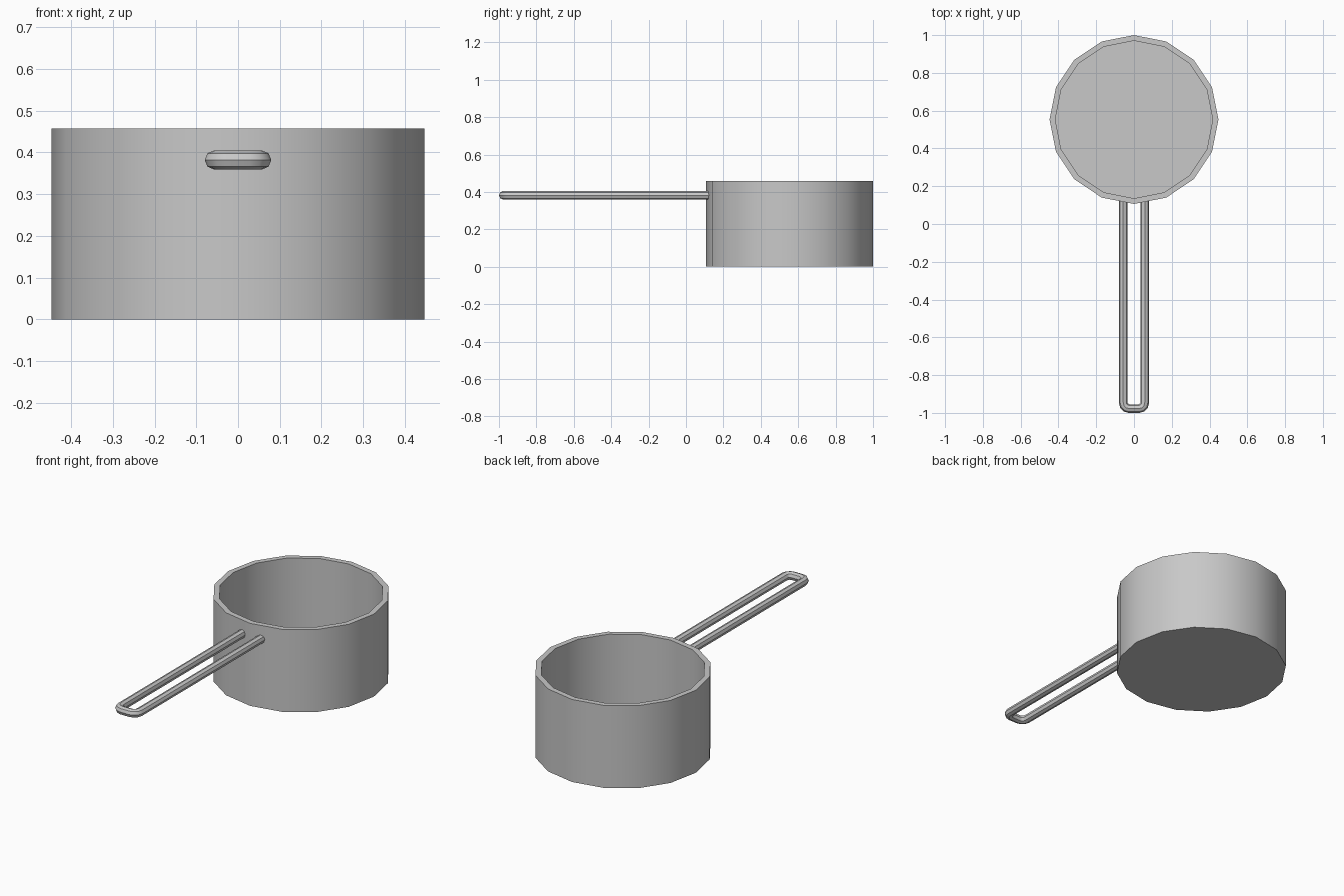
import bpy, bmesh, math
from mathutils import Vector

cube = bpy.data.objects.get("Cube")
if cube:
    bpy.data.objects.remove(cube, do_unlink=True)

steel = bpy.data.materials.new("brushed grey metal")
steel.use_nodes = True
COLOR = (0.58, 0.58, 0.58, 1)
steel.diffuse_color = COLOR
steel.node_tree.nodes["Principled BSDF"].inputs["Base Color"].default_value = COLOR


def add_object(name, bm):
    bmesh.ops.recalc_face_normals(bm, faces=bm.faces)
    mesh = bpy.data.meshes.new(name)
    bm.to_mesh(mesh)
    bm.free()
    mesh.materials.append(steel)
    obj = bpy.data.objects.new(name, mesh)
    bpy.context.collection.objects.link(obj)
    bpy.ops.object.select_all(action="DESELECT")
    obj.select_set(True)
    bpy.context.view_layer.objects.active = obj
    bpy.ops.object.shade_smooth_by_angle(angle=math.radians(32))
    return obj


def skin(bm, rings):
    """Bridge consecutive rings of points and cap both ends."""
    loops = [[bm.verts.new(p) for p in ring] for ring in rings]
    n = len(loops[0])
    for a, b in zip(loops, loops[1:]):
        for i in range(n):
            j = (i + 1) % n
            bm.faces.new((a[i], a[j], b[j], b[i]))
    bm.faces.new(loops[0])
    bm.faces.new(loops[-1])


# Pan body: outer wall, rim, inner wall and floor
SIDES, CENTER_Y, HEIGHT, WALL = 16, 0.553, 0.458, 0.03
RADIUS = 0.447


def circle(radius, z):
    angles = [2 * math.pi * i / SIDES for i in range(SIDES)]
    return [Vector((radius * math.cos(a), CENTER_Y + radius * math.sin(a), z)) for a in angles]


bm = bmesh.new()
skin(bm, [circle(RADIUS, 0), circle(RADIUS, HEIGHT),
          circle(RADIUS - WALL, HEIGHT), circle(RADIUS - WALL, WALL)])
add_object("pan_body", bm)

# Wire loop handle: octagonal rod swept along a rounded U
ROD, HALF, BEND, HANDLE_Z, BEND_STEPS = 0.0228, 0.057, 0.032, 0.382, 3
BEND_Y = -1 + ROD + BEND
half_path = [(HALF, 0.127, 0)]
for i in range(BEND_STEPS + 1):
    a = math.pi / 2 * i / BEND_STEPS
    half_path.append((HALF - BEND + BEND * math.cos(a), BEND_Y - BEND * math.sin(a), 0))
path = [Vector(p) for p in half_path]
path += [Vector((-p.x, p.y, 0)) for p in reversed(path)]

rings = []
for i, p in enumerate(path):
    before = (p - path[i - 1]).normalized() if i else None
    after = (path[i + 1] - p).normalized() if i + 1 < len(path) else None
    before, after = before or after, after or before
    tangent = (before + after).normalized()
    side = Vector((-tangent.y, tangent.x, 0)) / tangent.dot(before)  # mitred
    rings.append([p + Vector((0, 0, HANDLE_Z + ROD * math.sin(a))) + side * ROD * math.cos(a)
                  for a in (math.pi / 4 * k for k in range(8))])

bm = bmesh.new()
skin(bm, rings)
add_object("handle", bm)
